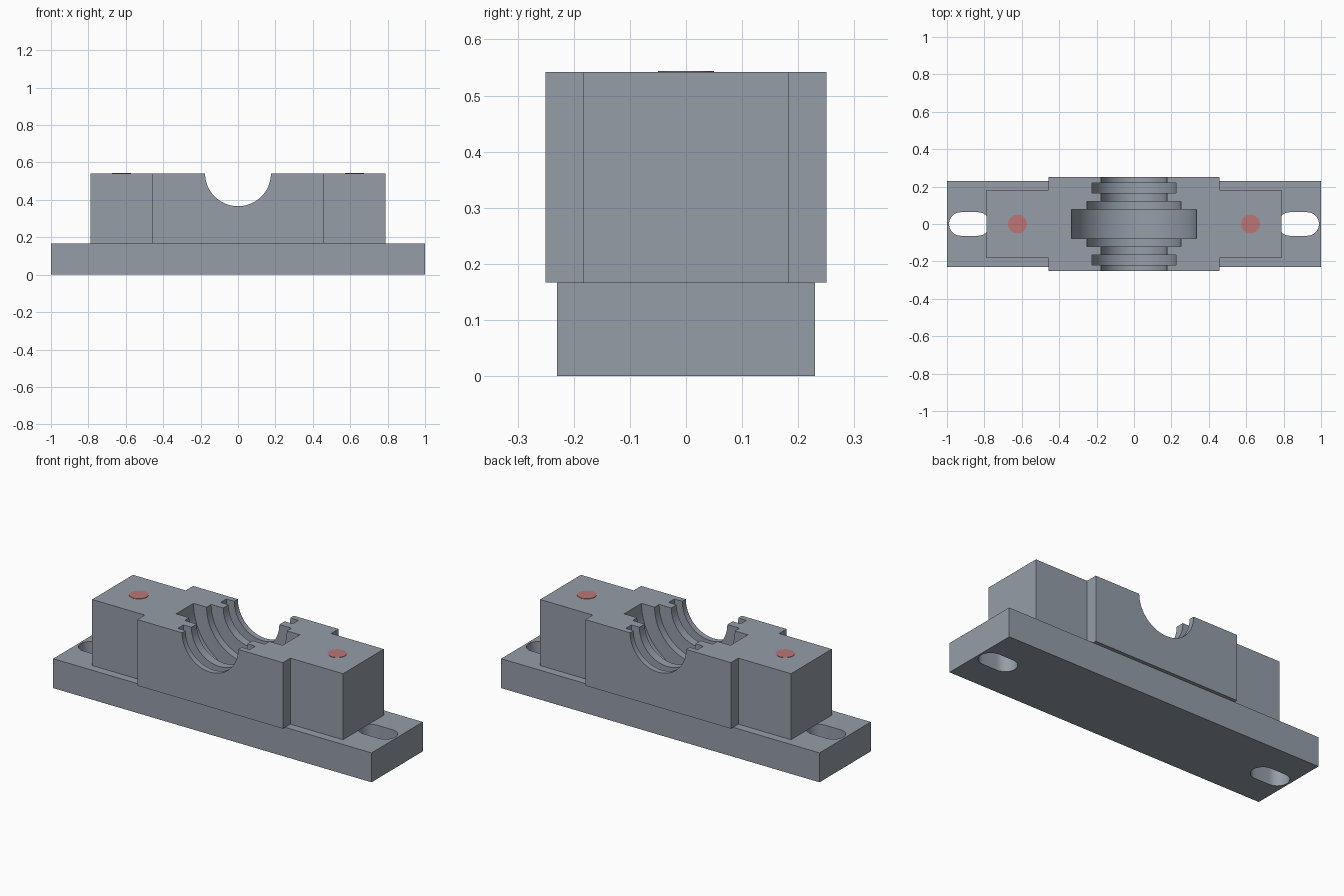
import bpy, bmesh, math

if "Cube" in bpy.data.objects:
    bpy.data.objects.remove(bpy.data.objects["Cube"])

BASE_TOP, TOP = 0.167, 0.542


def material(name, rgb):
    m = bpy.data.materials.new(name)
    m.diffuse_color = (*rgb, 1)
    m.use_nodes = True
    m.node_tree.nodes["Principled BSDF"].inputs["Base Color"].default_value = m.diffuse_color
    return m


grey = material("steel grey", (0.30, 0.34, 0.39))
red = material("marker red", (0.51, 0.18, 0.18))


def add_object(name, bm, mat):
    bmesh.ops.recalc_face_normals(bm, faces=bm.faces[:])
    mesh = bpy.data.meshes.new(name)
    bm.to_mesh(mesh)
    bm.free()
    mesh.materials.append(mat)
    ob = bpy.data.objects.new(name, mesh)
    bpy.context.collection.objects.link(ob)
    return ob


def prism(name, outline, z0, z1, mat):
    bm = bmesh.new()
    face = bm.faces.new([bm.verts.new((x, y, z0)) for x, y in outline])
    ext = bmesh.ops.extrude_face_region(bm, geom=[face])
    verts = [g for g in ext["geom"] if isinstance(g, bmesh.types.BMVert)]
    bmesh.ops.translate(bm, verts=verts, vec=(0, 0, z1 - z0))
    return add_object(name, bm, mat)


def boolean(target, other, operation):
    mod = target.modifiers.new(operation.lower(), 'BOOLEAN')
    mod.operation, mod.object, mod.solver = operation, other, 'EXACT'
    bpy.context.view_layer.objects.active = target
    bpy.ops.object.modifier_apply(modifier=mod.name)
    bpy.data.objects.remove(other)


def arc(cx, cy, r, a0, a1, n):
    return [(cx + r * math.cos(math.radians(a0 + (a1 - a0) * i / n)),
             cy + r * math.sin(math.radians(a0 + (a1 - a0) * i / n)))
            for i in range(n + 1)]


# Base plate with a rounded mounting slot at each end
housing = prism("bearing_housing", [(-1, -.23), (1, -.23), (1, .23), (-1, .23)],
                0, BASE_TOP, grey)
for s in (-1, 1):
    outline = (arc(s * .88 + .046, 0, .063, -90, 90, 20)
               + arc(s * .88 - .046, 0, .063, 90, 270, 20))
    boolean(housing, prism("slot_cutter", outline, -.1, BASE_TOP + .1, grey), 'DIFFERENCE')

# Upper block: cross-shaped outline, wider in the middle
quarter = [(.788, .183), (.457, .183), (.457, .25)]
half = quarter + [(-x, y) for x, y in reversed(quarter)]
block = prism("upper_block", half + [(-x, -y) for x, y in half], BASE_TOP, TOP, grey)

# Stepped bore cutter: (y, radius) profile mirrored and turned about the y axis
side = [(.3, .176), (.218, .176), (.218, .226), (.167, .226), (.167, .176),
        (.119, .176), (.119, .252), (.078, .252), (.078, .334)]
profile = side + [(-y, r) for y, r in reversed(side)]
N = 96
bm = bmesh.new()
rings = [[bm.verts.new((r * math.cos(2 * math.pi * (i + .5) / N), y,
                        TOP + r * math.sin(2 * math.pi * (i + .5) / N)))
          for i in range(N)] for y, r in profile]
for a, b in zip(rings, rings[1:]):
    for i in range(N):
        j = (i + 1) % N
        bm.faces.new((a[i], a[j], b[j], b[i]))
bm.faces.new(rings[0])
bm.faces.new(rings[-1])
boolean(block, add_object("bore_cutter", bm, grey), 'DIFFERENCE')
boolean(housing, block, 'UNION')

bpy.ops.object.select_all(action='DESELECT')
housing.select_set(True)
bpy.context.view_layer.objects.active = housing
bpy.ops.object.shade_smooth_by_angle(angle=math.radians(30))

# Red bolt position markers on the top face
for label, s in (("left", -1), ("right", 1)):
    prism(label + "_bolt_marker", arc(s * .623, 0, .05, 0, 350, 35),
          TOP - .002, TOP + .002, red)
